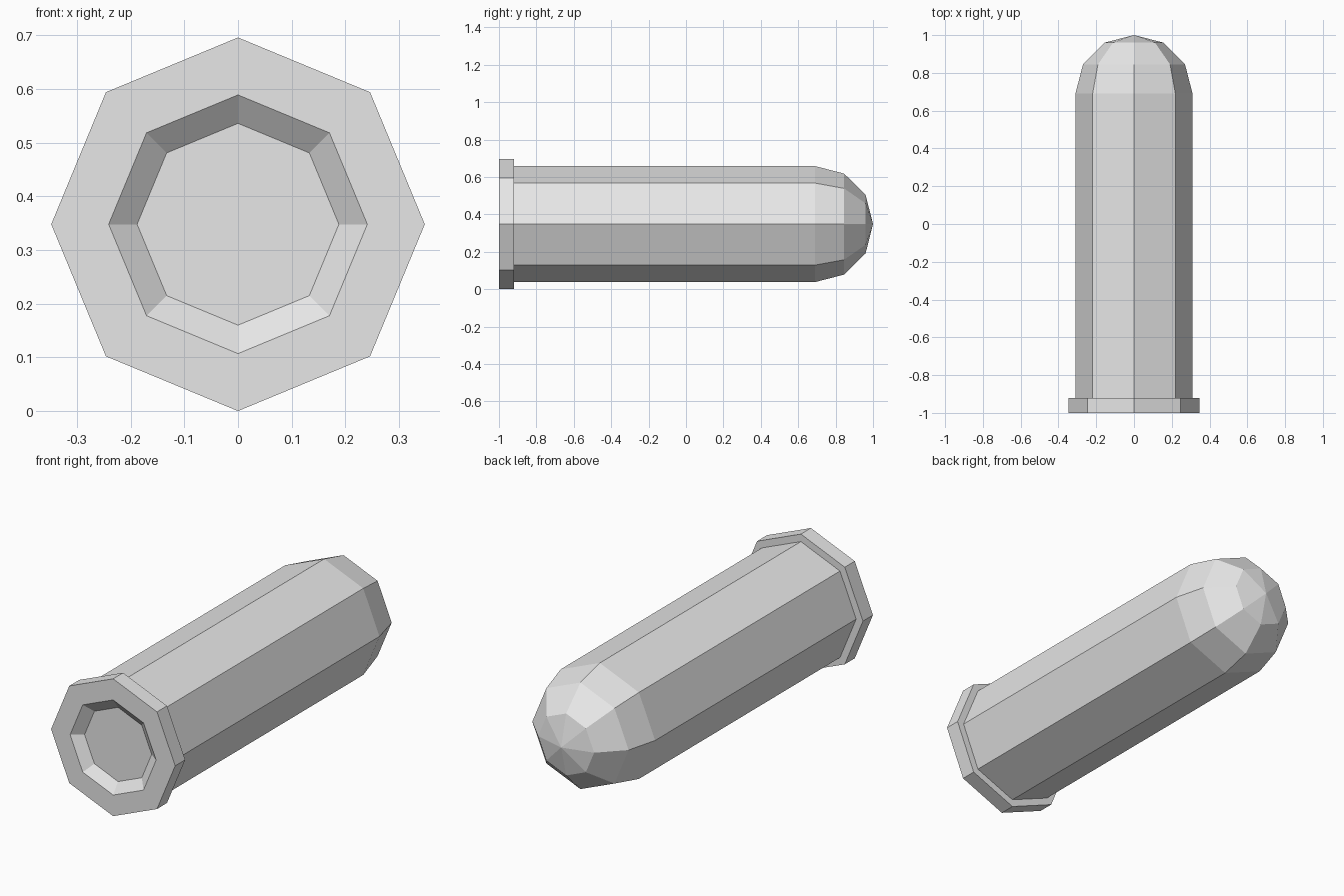
import bpy
import bmesh
from math import cos, sin, pi
from mathutils import Vector

SIDES = 8
AXIS_Z = 0.348

cube = bpy.data.objects.get("Cube")
if cube:
    bpy.data.objects.remove(cube, do_unlink=True)

# Single plain grey
grey = bpy.data.materials.new("light_grey")
grey.use_nodes = True
grey.diffuse_color = (0.8, 0.8, 0.8, 1)
grey.node_tree.nodes["Principled BSDF"].inputs["Base Color"].default_value = (0.8, 0.8, 0.8, 1)


def lathe(name, profile):
    """Turn (radius, y) points around the long axis; zero radius makes a tip."""
    bm = bmesh.new()
    rings = []
    for r, y in profile:
        count = SIDES if r > 0 else 1
        rings.append([bm.verts.new(Vector((r * sin(2 * pi * i / SIDES), y,
                                           AXIS_Z + r * cos(2 * pi * i / SIDES))))
                      for i in range(count)])
    for a, b in zip(rings, rings[1:]):
        for i in range(SIDES):
            j = (i + 1) % SIDES
            if len(b) == 1:
                bm.faces.new((a[i], a[j], b[0]))
            else:
                bm.faces.new((a[i], a[j], b[j], b[i]))
    # Flat cap on the starting ring
    bm.faces.new(rings[0][::-1])
    bmesh.ops.recalc_face_normals(bm, faces=bm.faces)
    mesh = bpy.data.meshes.new(name)
    bm.to_mesh(mesh)
    bm.free()
    mesh.materials.append(grey)
    obj = bpy.data.objects.new(name, mesh)
    bpy.context.collection.objects.link(obj)
    return obj


# Rim with a shallow tapered recess, closed at the back
lathe("rim", [(0.188, -0.96), (0.241, -1.0), (0.348, -1.0),
              (0.348, -0.92), (0, -0.92)])

# Long body with rounded end
lathe("body", [(0.31, -0.925), (0.31, 0.69), (0.27, 0.845),
               (0.157, 0.96), (0, 1.0)])
